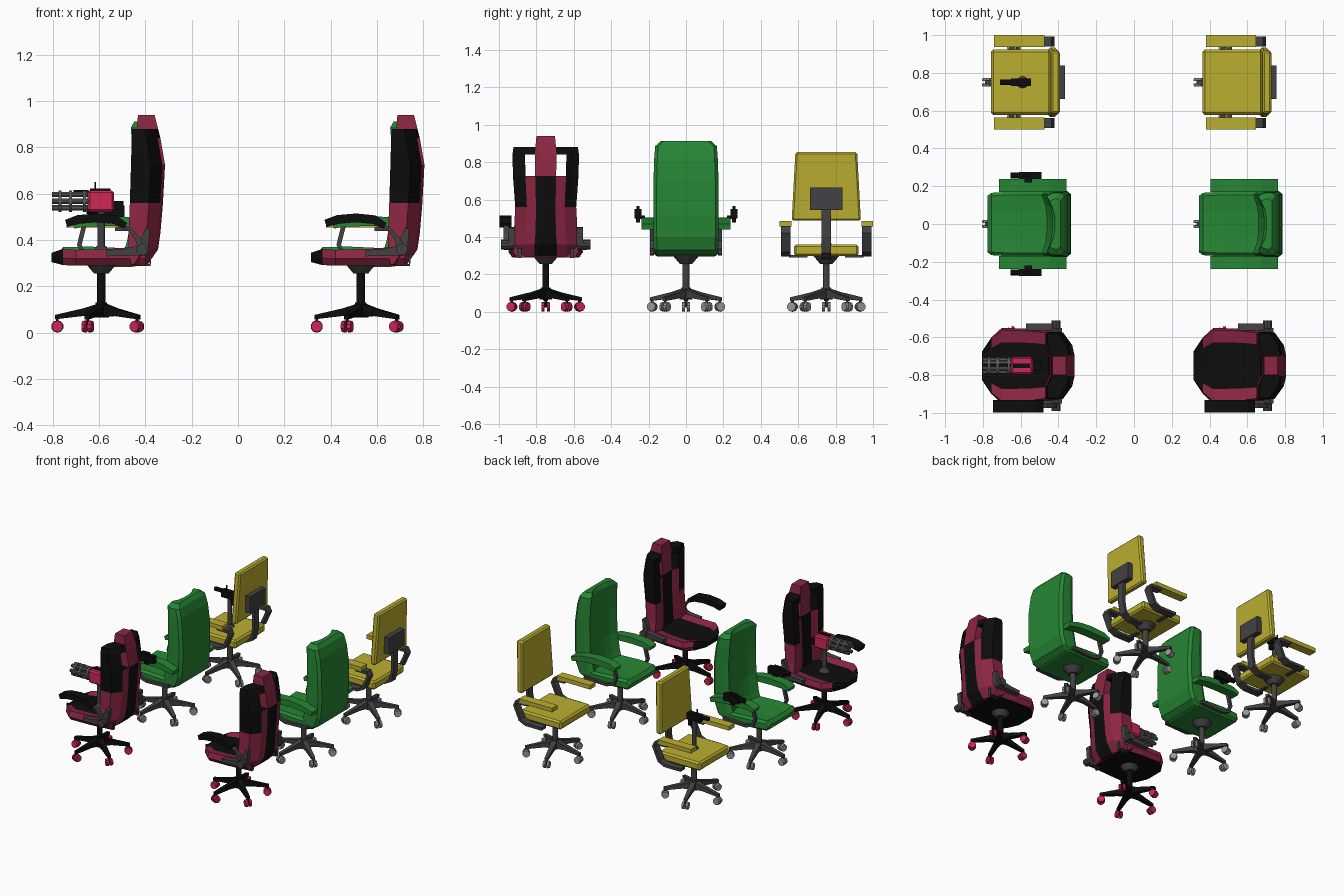
import bpy, bmesh, math
from mathutils import Vector

if "Cube" in bpy.data.objects:
    bpy.data.objects.remove(bpy.data.objects["Cube"])

COLS = (-0.59, 0.53)          # x of the two chair columns
RED, GRN, YEL = -0.75, 0.0, 0.75  # y of the three chair rows


def mat(name, r, g, b):
    m = bpy.data.materials.new(name)
    m.diffuse_color = (r, g, b, 1)
    m.use_nodes = True
    m.node_tree.nodes["Principled BSDF"].inputs["Base Color"].default_value = m.diffuse_color
    return m


BLACK = mat("black", .004, .004, .004)
BURG = mat("burgundy", .26, .020, .055)
CRIM = mat("crimson", .62, .020, .09)
DARK = mat("dark_grey", .055, .055, .058)
STEEL = mat("steel_grey", .10, .10, .10)
LIGHT = mat("light_grey", .32, .32, .32)
YELLOW = mat("yellow", .50, .43, .03)
GREEN = mat("green", .020, .24, .035)


def finish(name, bm, mats, y, cols=COLS, rule=None):
    bmesh.ops.recalc_face_normals(bm, faces=bm.faces)
    if rule:
        for f in bm.faces:
            f.material_index = rule(f.calc_center_median(), f.normal)
    me = bpy.data.meshes.new(name)
    bm.to_mesh(me)
    bm.free()
    for m in mats:
        me.materials.append(m)
    for x in cols:
        ob = bpy.data.objects.new(name, me)
        ob.location = (x, y, 0)
        bpy.context.collection.objects.link(ob)


def loft(bm, rings):
    vs = [[bm.verts.new(p) for p in r] for r in rings]
    n = len(vs[0])
    for a, b in zip(vs, vs[1:]):
        for i in range(n):
            bm.faces.new((a[i], a[(i + 1) % n], b[(i + 1) % n], b[i]))
    bm.faces.new(vs[0])
    bm.faces.new(vs[-1][::-1])


def box(bm, x0, x1, y0, y1, z0, z1):
    loft(bm, [[(x, y0, z0), (x, y1, z0), (x, y1, z1), (x, y0, z1)] for x in (x0, x1)])


def bevel(bm, w, seg=1):
    bmesh.ops.bevel(bm, geom=bm.edges[:], offset=w, segments=seg, affect='EDGES', profile=.5)


def cyl(bm, p0, p1, r0, r1=None, n=12):
    p0, p1 = Vector(p0), Vector(p1)
    q = (p1 - p0).to_track_quat('Z', 'Y')
    ang = [2 * math.pi * (i + .5) / n for i in range(n)]
    loft(bm, [[p + q @ Vector((r * math.cos(a), r * math.sin(a), 0)) for a in ang]
              for p, r in ((p0, r0), (p1, r0 if r1 is None else r1))])


def sweep(bm, pts, y0, y1, t):
    """Flat bar following an x-z path; t is one thickness or one per point."""
    rings = []
    for i, p in enumerate(pts):
        a, b = Vector(pts[max(i - 1, 0)]), Vector(pts[min(i + 1, len(pts) - 1)])
        d = (b - a).normalized() * (t if isinstance(t, float) else t[i]) / 2
        hi, lo = (p[0] - d.y, p[1] + d.x), (p[0] + d.y, p[1] - d.x)
        rings.append([(hi[0], y0, hi[1]), (hi[0], y1, hi[1]), (lo[0], y1, lo[1]), (lo[0], y0, lo[1])])
    loft(bm, rings)


def shell(bm, rows, fr, front, back, present):
    """Thick upright panel: rows (z, half width, x front, x back), columns fr."""
    F = [[bm.verts.new((xf + front(u), u * hw, z)) for u in fr] for z, hw, xf, xb in rows]
    B = [[bm.verts.new((xb + back(u), u * hw, z)) for u in fr] for z, hw, xf, xb in rows]
    nr, nc = len(rows) - 1, len(fr) - 1
    has = lambda i, j: 0 <= i < nr and 0 <= j < nc and present(i, j)
    for i in range(nr):
        for j in range(nc):
            if not has(i, j):
                continue
            c = ((i, j), (i, j + 1), (i + 1, j + 1), (i + 1, j))
            for L in (F, B):
                bm.faces.new([L[a][b] for a, b in c])
            nb = ((i - 1, j), (i, j + 1), (i + 1, j), (i, j - 1))
            for k in range(4):
                if not has(*nb[k]):
                    (a, b), (d, e) = c[k], c[(k + 1) % 4]
                    bm.faces.new((F[a][b], F[d][e], B[d][e], B[a][b]))
    bmesh.ops.delete(bm, geom=[v for v in bm.verts if not v.link_faces], context='VERTS')


# Five-star bases with casters
for y, leg_m, wheel_m in ((RED, BLACK, CRIM), (GRN, DARK, LIGHT), (YEL, DARK, LIGHT)):
    bm, wh = bmesh.new(), bmesh.new()
    cyl(bm, (0, 0, .065), (0, 0, .13), .035, .026)
    cyl(bm, (0, 0, .12), (0, 0, .27), .019)
    for k in range(5):
        a = math.pi + k * math.tau / 5
        d, s = Vector((math.cos(a), math.sin(a), 0)), Vector((-math.sin(a), math.cos(a), 0))
        up = Vector((0, 0, 1))
        loft(bm, [[d * r + s * w + up * z0, d * r - s * w + up * z0, d * r - s * w + up * z1, d * r + s * w + up * z1]
                  for r, w, z0, z1 in ((.015, .02, .07, .125), (.08, .016, .072, .105), (.2, .011, .058, .077))])
        c = d * .19 + up * .027
        cyl(bm, c - up * .005, c + up * .035, .007, n=6)
        for e in (-1, 1):
            cyl(wh, c + s * e * .006, c + s * e * .022, .027, .024, n=10)
    finish("star_base", bm, [leg_m], y)
    finish("caster_wheels", wh, [wheel_m], y)
    bm = bmesh.new()
    cyl(bm, (0, 0, .255), (0, 0, .30), .032, .07, 14)
    finish("seat_mount", bm, [DARK], y)

# Racing chair: seat
bm = bmesh.new()
rings = []
for x, hw, zb, zt in ((-.215, .075, .305, .345), (-.165, .15, .292, .362), (-.11, .20, .29, .358),
                      (.04, .195, .29, .362), (.19, .175, .29, .375)):
    half = [(.88, zb), (1, zb + .03), (.94, zt), (.62, zt - .012)]
    rings.append([(x, u * hw, z) for u, z in half] + [(x, -u * hw, z) for u, z in half[::-1]])
loft(bm, rings)
finish("racing_seat", bm, [BLACK, BURG], RED,
       rule=lambda c, n: 0 if c.x < -.15 or n.z < -.8 or (n.z > .5 and abs(c.y) < .1) else 1)

# Racing chair: backrest with slots beside the headrest
bm = bmesh.new()
rows = [(.295, .185, .14, .20), (.36, .185, .13, .245), (.43, .17, .13, .255), (.56, .163, .135, .266),
        (.725, .175, .14, .275), (.84, .178, .143, .255), (.88, .172, .145, .245), (.94, .155, .15, .23)]
shell(bm, rows, (-1, -.62, -.32, .32, .62, 1),
      lambda u: -.012 if abs(u) > .5 else .008, lambda u: -.06 if abs(u) > .9 else (-.012 if abs(u) > .5 else 0),
      lambda i, j: j == 2 if i == 6 else not (i == 4 and j in (1, 3)))


def back_rule(c, n):
    a = abs(c.y)
    if a < .058:
        return 1 if c.z > .72 else 0
    return 1 if c.z < (.72 if a < .11 else .56) else 0


finish("racing_backrest", bm, [BLACK, BURG], RED, rule=back_rule)

# Racing chair: hinges, side brackets and the single armrest
bm = bmesh.new()
for s in (-1, 1):
    y0, y1 = sorted((s * .185, s * .222))
    sweep(bm, [(.02, .343), (.10, .347), (.19, .358)], y0, y1, (.026, .03, .05))
    sweep(bm, [(.177, .36), (.20, .45)], *sorted((s * .165, s * .2)), (.05, .02))
    cyl(bm, (.177, s * .17, .36), (.177, s * .24, .36), .026, n=10)
    sweep(bm, [(.14, .292), (.21, .292), (.212, .34)], *sorted((s * .13, s * .15)), .01)
sweep(bm, [(.177, .36), (.155, .41), (.12, .45), (.06, .47)], -.225, -.2, (.035, .022, .014, .014))
finish("racing_brackets", bm, [DARK], RED)
bm = bmesh.new()
sweep(bm, [(-.152, .472), (-.10, .489), (-.02, .496), (.06, .488), (.105, .462)], -.248, -.182, (.032, .038, .038, .038, .026))
finish("racing_armrest", bm, [BLACK], RED)

# Green chair: seat, backrest, armrests
bm = bmesh.new()
rings = []
for x, hw, zb, zt in ((-.185, .15, .315, .345), (-.165, .165, .30, .37), (-.05, .172, .296, .372),
                      (.10, .172, .298, .365), (.18, .165, .302, .365)):
    half = [(.9, zb), (1, zb + .015), (1, zt - .015), (.9, zt), (.4, zt - .006)]
    rings.append([(x, u * hw, z) for u, z in half] + [(x, -u * hw, z) for u, z in half[::-1]])
loft(bm, rings)
finish("padded_seat", bm, [GREEN], GRN)
bm = bmesh.new()
rows = [(.298, .16, .10, .17), (.33, .172, .11, .222), (.40, .174, .13, .248), (.52, .175, .15, .256),
        (.70, .174, .155, .254), (.82, .17, .15, .24), (.885, .165, .145, .222), (.912, .135, .16, .20)]
shell(bm, rows, (-1, -.9, -.55, -.2, .2, .55, .9, 1),
      lambda u: .015 if abs(u) > .95 else (-.018 if abs(u) > .8 else (.004 if abs(u) > .5 else .012)),
      lambda u: -.02 if abs(u) > .95 else 0, lambda i, j: True)
finish("padded_backrest", bm, [GREEN], GRN)
bm, fr = bmesh.new(), bmesh.new()
for s in (-1, 1):
    sweep(bm, [(-.12, .462), (-.07, .478), (.04, .483), (.14, .477), (.23, .455)],
          *sorted((s * .17, s * .237)), (.026, .04, .044, .04, .03))
    sweep(fr, [(.16, .318), (-.02, .312), (-.075, .33), (-.095, .38), (-.075, .46)], *sorted((s * .17, s * .192)), .02)
finish("padded_armrests", bm, [GREEN], GRN)
finish("armrest_frames", fr, [DARK], GRN)

# Yellow chair: seat, backrest, arm pads
bm = bmesh.new()
box(bm, -.167, .165, -.173, .173, .298, .36)
bevel(bm, .012)
finish("office_seat", bm, [YELLOW], YEL)
bm = bmesh.new()
loft(bm, [[(x0, -h, z), (x1, -h, z), (x1, h, z), (x0, h, z)] for z, h, x0, x1 in
          ((.487, .185, .137, .180), (.855, .165, .150, .198))])
bevel(bm, .010)
finish("office_backrest", bm, [YELLOW], YEL)
bm, fr = bmesh.new(), bmesh.new()
for s in (-1, 1):
    box(bm, -.15, .115, *sorted((s * .187, s * .25)), .455, .485)
    y0, y1 = sorted((s * .19, s * .243))
    sweep(fr, [(-.06, .305), (.07, .305), (.115, .325), (.16, .425), (.15, .448), (.06, .45)], y0, y1, .02)
    box(fr, -.035, -.01, *sorted((s * .10, s * .2)), .29, .305)
finish("office_arm_pads", bm, [YELLOW], YEL)
# Yellow chair: arm frames, back stem and plate
sweep(fr, [(0, .292), (.14, .295), (.19, .32), (.205, .40), (.205, .57)], -.026, .026, .02)
box(fr, .185, .225, -.088, .088, .545, .665)
finish("office_frame", fr, [DARK], YEL)

LEFT = COLS[:1]
# Rotary cannon on the racing chair
bm = bmesh.new()
cyl(bm, (0, 0, .345), (0, 0, .375), .04, .02)
cyl(bm, (0, 0, .37), (0, 0, .53), .017)
finish("cannon_post", bm, [DARK], RED, LEFT)
bm = bmesh.new()
box(bm, -.06, .055, -.047, .047, .522, .615)
bevel(bm, .010)
finish("cannon_body", bm, [CRIM], RED, LEFT)
bm = bmesh.new()
for k in range(6):
    a = k * math.tau / 6
    y, z = .033 * math.cos(a), .568 + .033 * math.sin(a)
    cyl(bm, (-.213, y, z), (-.05, y, z), .012, n=8)
for x in (-.185, -.14, -.08):
    cyl(bm, (x, 0, .568), (x + .014, 0, .568), .048, n=12)
finish("cannon_barrels", bm, [STEEL], RED, LEFT)
bm = bmesh.new()
box(bm, .05, .095, -.025, .025, .53, .568)
box(bm, -.05, .04, -.012, .012, .61, .622)
finish("cannon_handle", bm, [BLACK], RED, LEFT)

# Twin blasters on the green armrests
bm = bmesh.new()
for s in (-1, 1):
    y = s * .257
    box(bm, -.02, .10, y - .018, y + .018, .50, .55)
    cyl(bm, (-.065, y, .53), (-.02, y, .53), .018, n=8)
    box(bm, .02, .05, y - .01, y + .01, .478, .50)
    box(bm, .0, .06, y - .008, y + .008, .55, .565)
    box(bm, .01, .05, *sorted((s * .22, s * .245)), .495, .515)
finish("side_blasters", bm, [BLACK], GRN, LEFT)

# Blaster on a post on the yellow chair
bm = bmesh.new()
box(bm, -.06, .045, -.02, .02, .565, .615)
cyl(bm, (-.12, 0, .602), (-.06, 0, .602), .015, n=8)
box(bm, -.03, -.022, -.004, .004, .61, .65)
box(bm, .015, .04, -.012, .012, .52, .57)
finish("post_blaster", bm, [BLACK], YEL, LEFT)
bm = bmesh.new()
cyl(bm, (0, 0, .355), (0, 0, .375), .035, .02)
cyl(bm, (0, 0, .37), (0, 0, .57), .015)
finish("blaster_post", bm, [DARK], YEL, LEFT)
